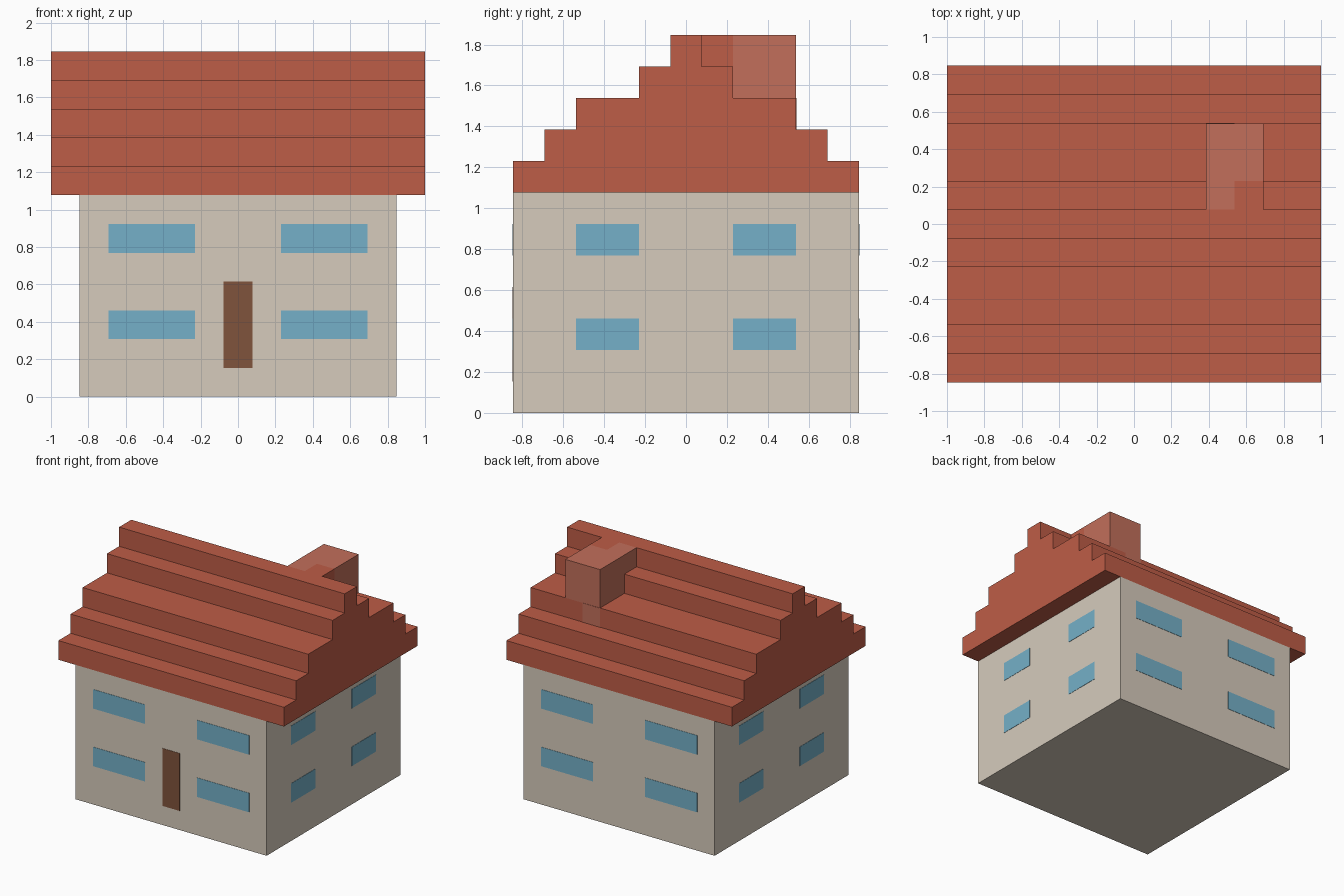
import bpy, bmesh

if "Cube" in bpy.data.objects:
    bpy.data.objects.remove(bpy.data.objects["Cube"])

U = 2 / 26  # one grid cell of the blocky model


def material(name, r, g, b):
    m = bpy.data.materials.new(name)
    lin = [((c / 255 + 0.055) / 1.055) ** 2.4 for c in (r, g, b)]
    m.diffuse_color = (*lin, 1)
    m.use_nodes = True
    m.node_tree.nodes["Principled BSDF"].inputs["Base Color"].default_value = m.diffuse_color
    return m


WALL = material("plaster", 214, 203, 188)
ROOF = material("roof_tile", 190, 93, 71)
GLASS = material("glass", 117, 176, 200)
WOOD = material("wood", 128, 84, 60)
BRICK = material("brick", 194, 111, 91)


def finish(name, bm, mat):
    bmesh.ops.recalc_face_normals(bm, faces=bm.faces)
    me = bpy.data.meshes.new(name)
    bm.to_mesh(me)
    bm.free()
    me.materials.append(mat)
    ob = bpy.data.objects.new(name, me)
    bpy.context.collection.objects.link(ob)
    return ob


def box(name, x, y, z, mat):
    """Box from (min, max) ranges in grid cells."""
    bm = bmesh.new()
    bmesh.ops.create_cube(bm, size=1)
    for v in bm.verts:
        v.co = [U * (r[0] if c < 0 else r[1]) for c, r in zip(v.co, (x, y, z))]
    return finish(name, bm, mat)


def prism(name, profile, axis, lo, hi, mat):
    """Extrude a profile in grid cells along x (0) or y (1)."""
    bm = bmesh.new()
    pts = [(lo, a, b) if axis == 0 else (a, lo, b) for a, b in profile]
    face = bm.faces.new([bm.verts.new([U * c for c in p]) for p in pts])
    out = bmesh.ops.extrude_face_region(bm, geom=[face])
    move = [0, 0, 0]
    move[axis] = U * (hi - lo)
    bmesh.ops.translate(bm, vec=move, verts=[
        g for g in out["geom"] if isinstance(g, bmesh.types.BMVert)])
    return finish(name, bm, mat)


# House body
box("walls", (-11, 11), (-11, 11), (0, 14), WALL)

# Stepped gable roof
half = [(11, 14), (11, 16), (9, 16), (9, 18), (7, 18), (7, 20),
        (3, 20), (3, 22), (1, 22), (1, 24)]
prism("roof", half + [(-y, z) for y, z in reversed(half)], 0, -13, 13, ROOF)

# Chimney, its link to the ridge and the brick patch below it
box("chimney", (5, 9), (3, 7), (20, 24), BRICK)
box("chimney_link", (5, 7), (1, 3), (22, 24), BRICK)
box("ridge_saddle", (7, 9), (1, 3), (22, 24), ROOF)
E = 0.03  # flush panels sit just proud of the surface
box("chimney_patch", (5, 7), (6.9, 7 + E), (18, 20), BRICK)

# Windows on all four walls, two storeys
for z in (4, 10):
    for s in (-1, 1):
        for w in (-1, 1):
            wall = sorted((w * 10.9, w * (11 + E)))
            box("window_long", sorted((s * 3, s * 9)), wall, (z, z + 2), GLASS)
            box("window_short", wall, sorted((s * 3, s * 7)), (z, z + 2), GLASS)

# Front door
box("front_door", (-1, 1), (-11 - E, -10.9), (2, 8), WOOD)
